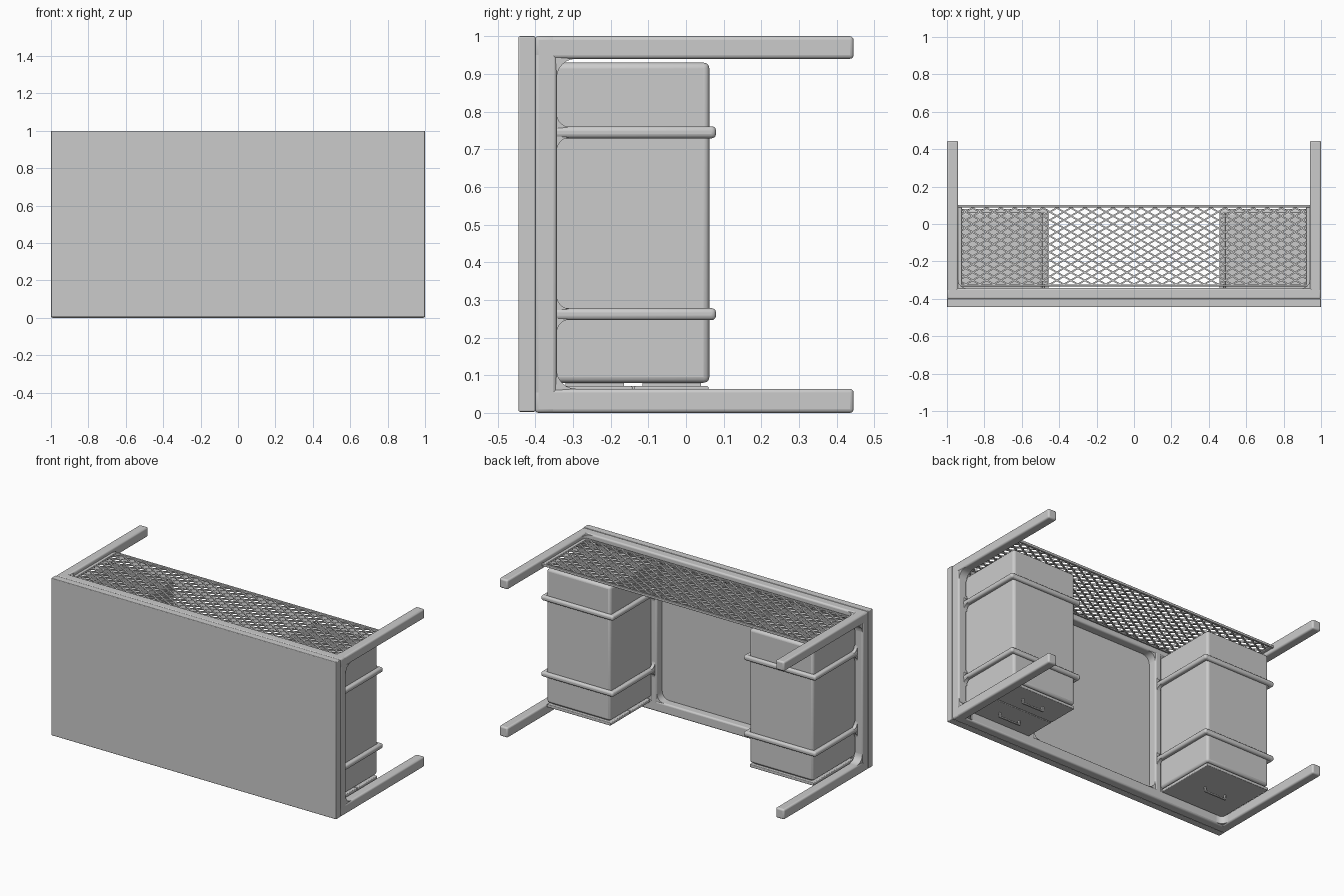
import bpy, bmesh, math
from mathutils import Vector

if "Cube" in bpy.data.objects:
    bpy.data.objects.remove(bpy.data.objects["Cube"])


def finish(name, bm, bevel=0.0, seg=3):
    bmesh.ops.recalc_face_normals(bm, faces=bm.faces)
    me = bpy.data.meshes.new(name)
    bm.to_mesh(me)
    bm.free()
    ob = bpy.data.objects.new(name, me)
    bpy.context.collection.objects.link(ob)
    if bevel:
        m = ob.modifiers.new("Bevel", 'BEVEL')
        m.width, m.segments, m.limit_method = bevel, seg, 'ANGLE'
    bpy.ops.object.select_all(action='DESELECT')
    bpy.context.view_layer.objects.active = ob
    ob.select_set(True)
    bpy.ops.object.shade_smooth_by_angle(angle=math.radians(35))
    return ob


def add_box(bm, x0, x1, y0, y1, z0, z1):
    vs = bmesh.ops.create_cube(bm, size=1)['verts']
    for v in vs:
        v.co = Vector((x0 + (v.co.x + .5) * (x1 - x0),
                       y0 + (v.co.y + .5) * (y1 - y0),
                       z0 + (v.co.z + .5) * (z1 - z0)))


def box(name, *dims, bevel=0.0):
    bm = bmesh.new()
    add_box(bm, *dims)
    return finish(name, bm, bevel)


def add_fillet(bm, corner, a, b, r, thick):
    # concave corner web between directions a and b, extruded both ways
    c, a, b = Vector(corner), Vector(a), Vector(b)
    n = a.cross(b) * thick / 2
    pts = [c - a * .004 - b * .004]
    for i in range(7):
        t = i / 6 * math.pi / 2
        pts.append(c + a * r * (1 - math.sin(t)) + b * r * (1 - math.cos(t)))
    lo = [bm.verts.new(p - n) for p in pts]
    hi = [bm.verts.new(p + n) for p in pts]
    bm.faces.new(lo)
    bm.faces.new(hi[::-1])
    for i in range(len(pts)):
        j = (i + 1) % len(pts)
        bm.faces.new((lo[i], lo[j], hi[j], hi[i]))


X, Y, Z = Vector((1, 0, 0)), Vector((0, 1, 0)), Vector((0, 0, 1))
YB = -0.343   # inner face of the frame under the desktop
HOOPS = (0.262, 0.745)

# desktop slab and the rim below it
box("desktop", -1, 1, -.445, -.40, .003, 1, bevel=.004)
for name, z0, z1 in (("bottom_rim", 0, .064), ("top_rim", .94, 1)):
    box(name, -1, 1, -.402, YB, z0, z1, bevel=.01)

# inside fillets of rim, legs, dividers and hoops
fil = bmesh.new()
for s in (-1, 1):
    for z, d, zc in ((.064, Z, .032), (.94, -Z, .97)):
        add_fillet(fil, (s * .97, YB, z), Y, d, .05, .054)
        add_fillet(fil, (s * .94, YB, zc), Y, -s * X, .045, .05)
        yc = (-.40 + YB) / 2
        for x, dx in ((.94, -1), (.49, 1), (.445, -1)):
            add_fillet(fil, (s * x, yc, z), s * dx * X, d, .045, .052)
    for h in HOOPS:
        for d in (1, -1):
            for x in (.952, .468):
                add_fillet(fil, (s * x, YB, h + d * .014), Y, d * Z, .035, .022)
finish("corner_fillets", fil)

for s, side in ((-1, "left"), (1, "right")):
    def sbox(name, x0, x1, *rest, bevel=0.0):
        lo, hi = sorted((s * x0, s * x1))
        return box(side + "_" + name, lo, hi, *rest, bevel=bevel)

    # side rim, divider and legs
    sbox("side_rim", .94, 1, -.402, YB, 0, 1, bevel=.01)
    sbox("divider", .445, .49, -.402, YB, .03, .97, bevel=.01)
    sbox("lower_leg", .94, 1, -.40, .445, 0, .064, bevel=.01)
    sbox("upper_leg", .94, 1, -.40, .445, .94, 1, bevel=.01)

    # drawer cabinet
    sbox("cabinet", .488, .935, -.40, .062, .08, .93, bevel=.015)

    # hoops that carry the cabinet
    for h in HOOPS:
        sbox("hoop_outer", .932, .964, -.39, .08, h - .016, h + .016, bevel=.012)
        sbox("hoop_inner", .457, .489, -.39, .08, h - .016, h + .016, bevel=.012)
        sbox("hoop_front", .457, .964, .052, .08, h - .016, h + .016, bevel=.012)

    # drawer fronts with short runners and bracket handles
    spans = [(-.34, .06)] if s < 0 else [(-.34, -.142), (-.138, .06)]
    for y0, y1 in spans:
        sbox("drawer_front", .488, .935, y0, y1, .052, .071, bevel=.004)
        yc = (y0 + y1) / 2
        sbox("handle_bar", .635, .79, yc - .006, yc + .006, .022, .032, bevel=.003)
        for x in (.635, .78):
            sbox("handle_post", x, x + .01, yc - .006, yc + .006, .025, .055)
    for y0, y1 in ((-.32, -.165), (-.115, .04)):
        sbox("drawer_runner", .51, .91, y0, y1, .06, .09)

# expanded-metal screen: two families of clipped slanted bars
X0, X1, Y0, Y1, ZM = -.925, .925, -.325, .093, .97
PX, PY, W, T = .075, .043, .0042, .004
slope = PY / PX
off = Vector((-slope, 1, 0)).normalized() * W
bm = bmesh.new()
run = (Y1 - Y0) / slope
n = int((X1 - X0 + run) / PX) + 1
for k in range(n):
    xs = X0 - run + k * PX
    a, b = max(xs, X0), min(xs + run, X1)
    if b - a < .01:
        continue
    for m in (1, -1):
        o = Vector((off.x, off.y, 0))
        ring = []
        for x in (a, b):
            p = Vector((x, Y0 + (x - xs) * slope, ZM))
            for q, dz in ((o, T), (-o, T), (-o, -T), (o, -T)):
                c = p + q + Z * dz
                ring.append(bm.verts.new((m * c.x, c.y, c.z)))
        bm.faces.new(ring[:4])
        bm.faces.new(ring[4:][::-1])
        for i in range(4):
            j = (i + 1) % 4
            bm.faces.new((ring[i], ring[i + 4], ring[j + 4], ring[j]))
finish("screen_mesh", bm)

# screen border
bm = bmesh.new()
add_box(bm, -.945, .945, .088, .102, .962, .978)
add_box(bm, -.945, .945, -.333, -.323, .964, .976)
for s in (-1, 1):
    lo, hi = sorted((s * .92, s * .942))
    add_box(bm, lo, hi, -.333, .102, .964, .976)
finish("screen_border", bm, .003, 2)
